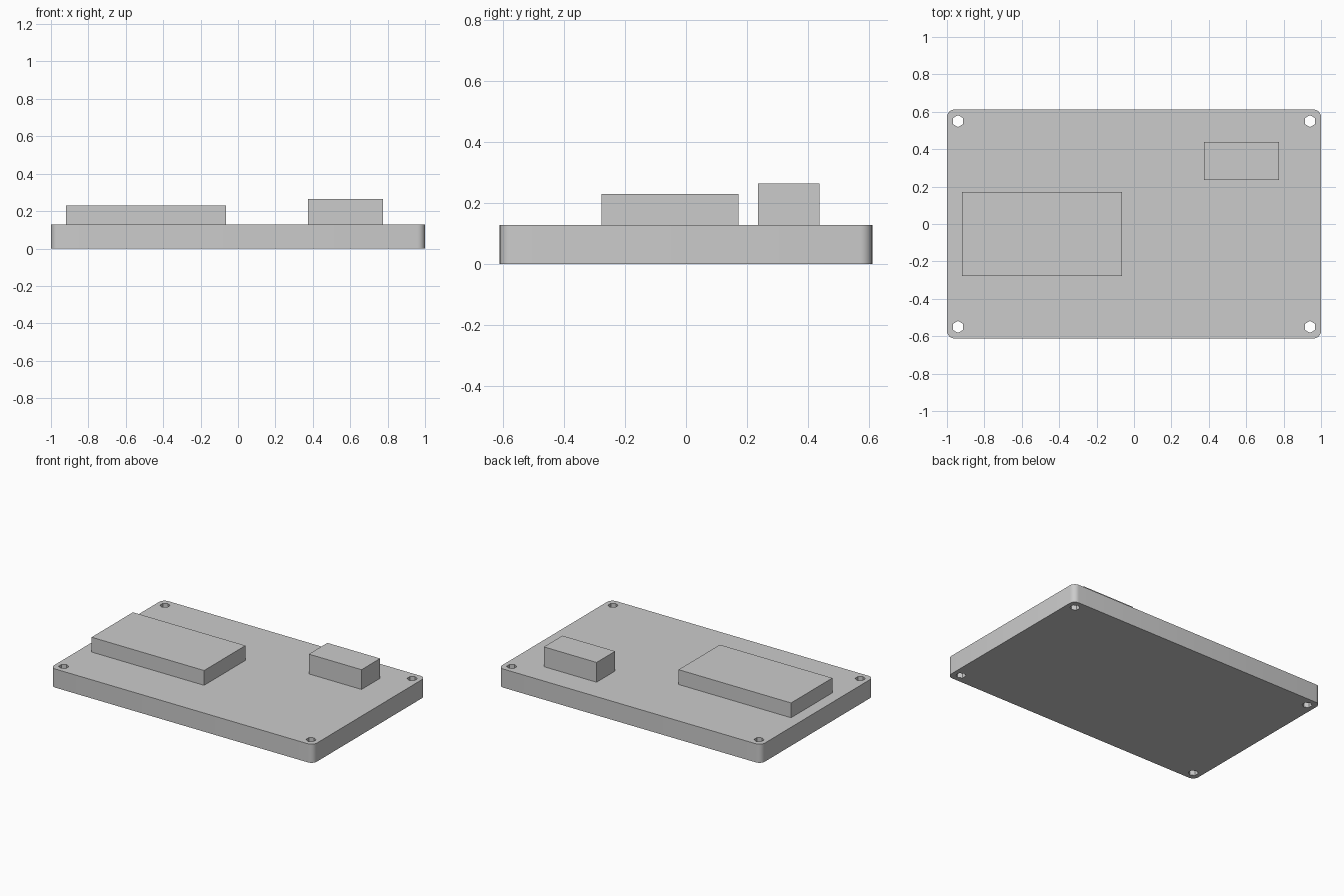
import bpy
import math

if "Cube" in bpy.data.objects:
    bpy.data.objects.remove(bpy.data.objects["Cube"], do_unlink=True)

GREY = (0.6, 0.6, 0.6, 1.0)
grey = bpy.data.materials.new("plain grey")
grey.use_nodes = True
grey.diffuse_color = GREY
grey.node_tree.nodes["Principled BSDF"].inputs["Base Color"].default_value = GREY


def box(name, x, y, z):
    """Box spanning the given (low, high) ranges."""
    spans = (x, y, z)
    bpy.ops.mesh.primitive_cube_add(size=1, location=[sum(s) / 2 for s in spans])
    obj = bpy.context.object
    obj.name = name
    obj.scale = [s[1] - s[0] for s in spans]
    bpy.ops.object.transform_apply(location=False, rotation=False, scale=True)
    obj.data.materials.append(grey)
    return obj


def apply_modifier(obj, mod):
    bpy.context.view_layer.objects.active = obj
    bpy.ops.object.modifier_apply(modifier=mod.name)


THICK = 0.128

# Board with rounded vertical corners
board = box("board", (-1, 1), (-0.612, 0.612), (0, THICK))
weights = board.data.attributes.new("bevel_weight_edge", "FLOAT", "EDGE")
for edge in board.data.edges:
    a, b = (board.data.vertices[i].co for i in edge.vertices)
    weights.data[edge.index].value = float(abs(a.z - b.z) > THICK / 2)
bevel = board.modifiers.new("round corners", "BEVEL")
bevel.limit_method = "WEIGHT"
bevel.width = 0.04
bevel.segments = 6
apply_modifier(board, bevel)

# Hexagonal mounting holes through the four corners
for sx in (-1, 1):
    for sy in (-1, 1):
        bpy.ops.mesh.primitive_cylinder_add(
            vertices=6, radius=0.032, depth=1, location=(sx * 0.941, sy * 0.55, 0))
        cutter = bpy.context.object
        cutter.name = "hole_cutter"
        cutter.hide_render = True
        cutter.data.materials.append(grey)
        cut = board.modifiers.new("hole", "BOOLEAN")
        cut.operation = "DIFFERENCE"
        cut.solver = "EXACT"
        cut.object = cutter
        apply_modifier(board, cut)
        bpy.data.objects.remove(cutter, do_unlink=True)

bpy.ops.object.select_all(action="DESELECT")
board.select_set(True)
bpy.context.view_layer.objects.active = board
bpy.ops.object.shade_smooth_by_angle(angle=math.radians(30))

# Blocks mounted on top
box("large_block", (-0.92, -0.064), (-0.277, 0.172), (THICK, 0.23))
box("small_block", (0.374, 0.775), (0.236, 0.438), (THICK, 0.264))
